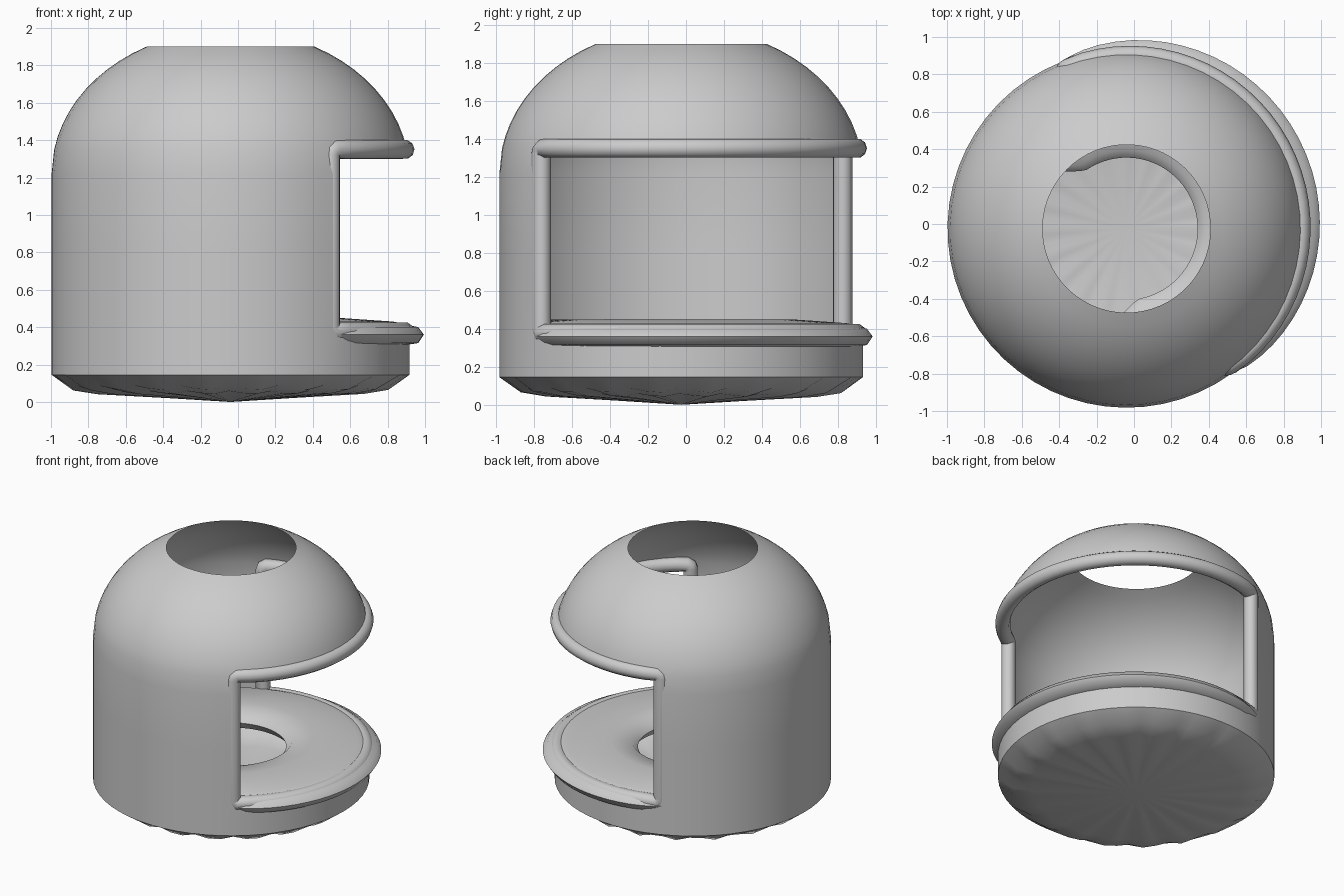
import bpy, bmesh
from math import sin, cos, pi, radians, asin

if "Cube" in bpy.data.objects:
    bpy.data.objects.remove(bpy.data.objects["Cube"])

CX, CY = -0.04, -0.025          # axis of the round body
A0, A1 = radians(-54), radians(111)   # side opening, start and end angle
R = 0.957


def pt(r, a, z):
    return (CX + r * cos(a), CY + r * sin(a), z)


def finish(bm, name, angle=40):
    bmesh.ops.recalc_face_normals(bm, faces=bm.faces)
    me = bpy.data.meshes.new(name)
    bm.to_mesh(me)
    bm.free()
    ob = bpy.data.objects.new(name, me)
    bpy.context.collection.objects.link(ob)
    smooth(ob, angle)
    return ob


def smooth(ob, angle):
    bpy.ops.object.select_all(action='DESELECT')
    ob.select_set(True)
    bpy.context.view_layer.objects.active = ob
    bpy.ops.object.shade_smooth_by_angle(angle=radians(angle))


# Domed shell: open at the top, with a large window in the side
N_OPEN, N_WALL = 28, 32
angles = [A0 + (A1 - A0) * i / N_OPEN for i in range(N_OPEN)]
angles += [A1 + (2 * pi - A1 + A0) * i / N_WALL for i in range(N_WALL)]
dome_z = lambda t: 1.22 + 0.77 * sin(t)
t_lip = asin((1.35 - 1.22) / 0.77)
t_top = asin(0.68 / 0.77)
profile = [(0.35, 0.025), (0.72, 0.05), (0.85, 0.075), (R, 0.145), (R, 0.25),
           (R, 0.37), (R, 0.8), (R, 1.22)]
profile += [(R * cos(t_lip + (t_top - t_lip) * i / 10),
             dome_z(t_lip + (t_top - t_lip) * i / 10)) for i in range(11)]
wave = {0: 0.004, 1: 0.009, 2: 0.014}   # scalloped base
bm = bmesh.new()
rings = []
for k, (r, z) in enumerate(profile):
    rings.append([bm.verts.new(pt(r, a, z + wave.get(k, 0) * cos(20 * a))) for a in angles])
n = len(angles)
for k in range(len(rings) - 1):
    for i in range(n):
        if 5 <= k <= 7 and i < N_OPEN:
            continue
        j = (i + 1) % n
        bm.faces.new((rings[k][i], rings[k][j], rings[k + 1][j], rings[k + 1][i]))
tip = bm.verts.new(pt(0, 0, 0))
for i in range(n):
    bm.faces.new((tip, rings[0][(i + 1) % n], rings[0][i]))
finish(bm, "domed_shell")

# Shelf inside the window, its inner edge fading out into the rear wall
S0, S1, NS = radians(-125), radians(180), 60
bm = bmesh.new()
loops = []
for i in range(NS + 1):
    a = S0 + (S1 - S0) * i / NS
    u = (a - A0) / (A1 - A0)
    ro = 0.95 + (0.09 * sin(pi * u) ** 0.5 if 0 < u < 1 else 0)
    over = max(0, radians(-80) - a, a - radians(125))
    ri = min(0.38 + 0.08 * over + 0.45 * over ** 1.5 * 1.2, 0.8)
    mid = ri + (0.87 - ri) * 0.4
    sec = [(ri + 0.04, 0.33), (ri, 0.385), (ri + 0.04, 0.43), (mid, 0.45),
           (0.87, 0.43), (ro - 0.03, 0.40), (ro, 0.36), (ro - 0.03, 0.315), (0.91, 0.30)]
    loops.append([bm.verts.new(pt(r, a, z)) for r, z in sec])
m = len(loops[0])
for p, q in zip(loops, loops[1:]):
    for k in range(m):
        bm.faces.new((p[k], p[(k + 1) % m], q[(k + 1) % m], q[k]))
bm.faces.new(loops[0])
bm.faces.new(loops[-1])
finish(bm, "inner_shelf", 50)

# Rounded trim tube around the window
ZT, ZB, d = 1.35, 0.375, 0.03
path = []
for i in range(33):                                   # upper edge
    u = i / 32
    path.append(pt(0.912 + 0.022 * sin(pi * u) ** 0.5, A0 + d + (A1 - A0 - 2 * d) * u, ZT))
path += [pt(0.91, A1 - 0.006, ZT - 0.012), pt(0.91, A1, ZT - d),
         pt(0.91, A1, ZB + d), pt(0.91, A1 - 0.006, ZB + 0.012)]
for i in range(33):                                   # lower edge
    u = 1 - i / 32
    path.append(pt(0.915 + 0.02 * sin(pi * u), A0 + d + (A1 - A0 - 2 * d) * u, ZB))
path += [pt(0.91, A0 + 0.006, ZB + 0.012), pt(0.91, A0, ZB + d),
         pt(0.91, A0, ZT - d), pt(0.91, A0 + 0.006, ZT - 0.012)]
cu = bpy.data.curves.new("window_trim", 'CURVE')
cu.dimensions = '3D'
cu.bevel_depth = 0.052
cu.bevel_resolution = 3
sp = cu.splines.new('POLY')
sp.points.add(len(path) - 1)
for p, c in zip(sp.points, path):
    p.co = (*c, 1)
sp.use_cyclic_u = True
trim = bpy.data.objects.new("window_trim", cu)
bpy.context.collection.objects.link(trim)
bpy.ops.object.select_all(action='DESELECT')
trim.select_set(True)
bpy.context.view_layer.objects.active = trim
bpy.ops.object.convert(target='MESH')
smooth(bpy.context.view_layer.objects.active, 60)
